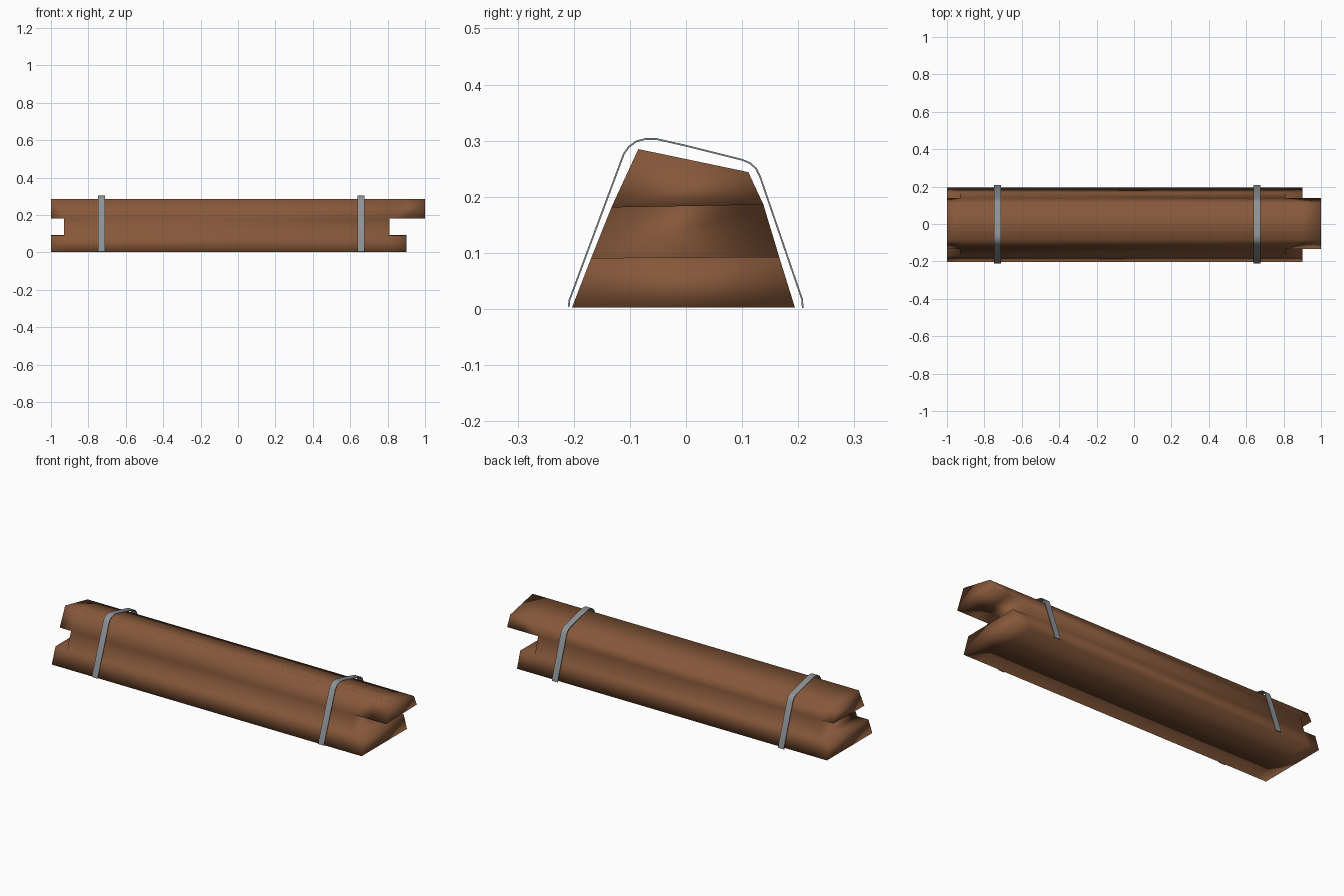
import bpy, bmesh

if "Cube" in bpy.data.objects:
    bpy.data.objects.remove(bpy.data.objects["Cube"])


def material(name, rgb):
    m = bpy.data.materials.new(name)
    m.diffuse_color = (*rgb, 1)
    m.use_nodes = True
    m.node_tree.nodes["Principled BSDF"].inputs["Base Color"].default_value = m.diffuse_color
    return m


wood = material("brown wood", (0.24, 0.098, 0.042))
steel = material("grey steel", (0.27, 0.29, 0.30))


def make_object(name, bm, mat):
    bmesh.ops.recalc_face_normals(bm, faces=bm.faces)
    me = bpy.data.meshes.new(name)
    bm.to_mesh(me)
    bm.free()
    me.materials.append(mat)
    ob = bpy.data.objects.new(name, me)
    bpy.context.collection.objects.link(ob)
    return ob


# Stacked timber: front and back edge (y, z) of each layer boundary, bottom to top
levels = [((-0.203, 0.003), (0.194, 0.003)), ((-0.169, 0.091), (0.166, 0.093)),
          ((-0.133, 0.181), (0.138, 0.186)), ((-0.085, 0.285), (0.111, 0.244))]
stations = [-1, -0.93, 0.81, 0.9, 1]
spans = [(-1, 0.9), (-0.93, 0.81), (-1, 1)]   # x range of each layer

bm = bmesh.new()
grid = {(i, j, s): bm.verts.new((x, *lev[s]))
        for i, x in enumerate(stations)
        for j, lev in enumerate(levels) for s in (0, 1)}


def solid(i, j):
    if not (0 <= i < len(stations) - 1 and 0 <= j < 3):
        return False
    return spans[j][0] <= stations[i] and stations[i + 1] <= spans[j][1]


def quad(*keys):
    bm.faces.new([grid[k] for k in keys])


# Only the outer faces of the filled cells
for i in range(len(stations) - 1):
    for j in range(3):
        if not solid(i, j):
            continue
        for s in (0, 1):
            quad((i, j, s), (i + 1, j, s), (i + 1, j + 1, s), (i, j + 1, s))
        for d in (0, 1):
            if not solid(i, j + 2 * d - 1):
                quad((i, j + d, 0), (i + 1, j + d, 0), (i + 1, j + d, 1), (i, j + d, 1))
            if not solid(i + 2 * d - 1, j):
                quad((i + d, j, 0), (i + d, j, 1), (i + d, j + 1, 1), (i + d, j + 1, 0))
bmesh.ops.delete(bm, geom=[v for v in bm.verts if not v.link_faces], context='VERTS')
timber = make_object("timber_stack", bm, wood)
timber.data.shade_smooth()

# Steel straps: thin bands following an outline a little outside the timber
path = [(-0.209, 0.004), (-0.208, 0.015), (-0.111, 0.276), (-0.102, 0.289),
        (-0.088, 0.299), (-0.072, 0.303), (-0.053, 0.303), (0, 0.291),
        (0.1, 0.266), (0.114, 0.260), (0.125, 0.250), (0.132, 0.236),
        (0.207, 0.017), (0.208, 0.002)]
for name, cx in (("left_strap", -0.73), ("right_strap", 0.657)):
    bm = bmesh.new()
    rows = [[bm.verts.new((cx + dx, y, z)) for dx in (-0.018, 0.018)] for y, z in path]
    for a, b in zip(rows, rows[1:]):
        bm.faces.new((a[0], a[1], b[1], b[0]))
    strap = make_object(name, bm, steel)
    mod = strap.modifiers.new("thickness", 'SOLIDIFY')
    mod.thickness = 0.003
    mod.offset = 0
    bpy.ops.object.select_all(action='DESELECT')
    strap.select_set(True)
    bpy.context.view_layer.objects.active = strap
    bpy.ops.object.modifier_apply(modifier="thickness")
    bpy.ops.object.shade_smooth_by_angle()
